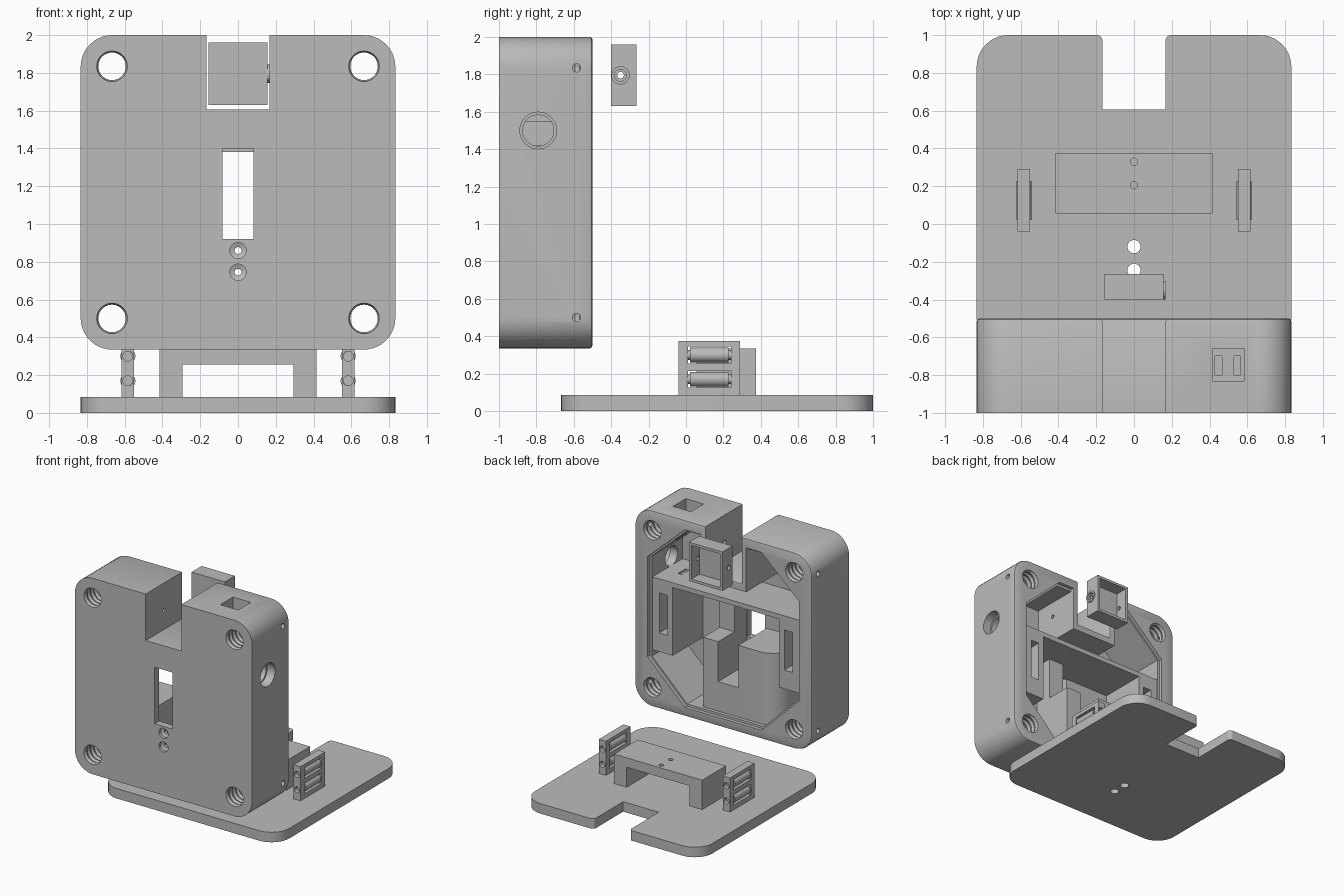
import bpy, bmesh, math
from mathutils import Vector

if "Cube" in bpy.data.objects:
    bpy.data.objects.remove(bpy.data.objects["Cube"])

grey = bpy.data.materials.new("printed grey")
grey.use_nodes = True
COLOUR = (0.5, 0.5, 0.5, 1)
grey.diffuse_color = COLOUR
grey.node_tree.nodes["Principled BSDF"].inputs["Base Color"].default_value = COLOUR


def place(axis, u, v, t):
    return {"x": (t, u, v), "y": (u, t, v), "z": (u, v, t)}[axis]


def loft(name, axis, rings):
    """Closed solid through rings of (points, position along axis)."""
    bm = bmesh.new()
    loops = [[bm.verts.new(place(axis, u, v, t)) for u, v in pts] for pts, t in rings]
    bm.faces.new(loops[0])
    bm.faces.new(loops[-1])
    n = len(loops[0])
    for a, b in zip(loops, loops[1:]):
        for i in range(n):
            j = (i + 1) % n
            bm.faces.new((a[i], a[j], b[j], b[i]))
    bmesh.ops.recalc_face_normals(bm, faces=bm.faces)
    me = bpy.data.meshes.new(name)
    bm.to_mesh(me)
    bm.free()
    me.materials.append(grey)
    ob = bpy.data.objects.new(name, me)
    bpy.context.collection.objects.link(ob)
    return ob


def prism(name, axis, pts, a, b):
    return loft(name, axis, [(pts, a), (pts, b)])


def box(name, x0, x1, y0, y1, z0, z1):
    return prism(name, "z", [(x0, y0), (x1, y0), (x1, y1), (x0, y1)], z0, z1)


def turned(name, axis, cu, cv, steps, n=32):
    """Round solid from (position, radius) steps."""
    angles = [2 * math.pi * i / n for i in range(n)]
    return loft(name, axis, [([(cu + r * math.cos(a), cv + r * math.sin(a))
                               for a in angles], t) for t, r in steps])


def rounded(corners, seg=10):
    """Outline from (u, v, radius) right-angled corners."""
    out = []
    for i, (u, v, r) in enumerate(corners):
        p = Vector((u, v))
        if r == 0:
            out.append((u, v))
            continue
        d0 = (Vector(corners[i - 1][:2]) - p).normalized()
        d1 = (Vector(corners[(i + 1) % len(corners)][:2]) - p).normalized()
        c = p + (d0 + d1) * r
        for k in range(seg + 1):
            a = math.pi / 2 * k / seg
            out.append(tuple(c - d1 * r * math.cos(a) - d0 * r * math.sin(a)))
    return out


def cut(ob, cutter, op="DIFFERENCE"):
    mod = ob.modifiers.new("cut", "BOOLEAN")
    mod.operation, mod.object, mod.solver = op, cutter, "EXACT"
    bpy.context.view_layer.objects.active = ob
    bpy.ops.object.modifier_apply(modifier=mod.name)
    bpy.data.objects.remove(cutter)


def notched_square(lo, hi, lip):
    """Rounded square with a notch in its upper edge."""
    h, r, n, d = 0.833, 0.167, 0.167, hi - 0.395
    return rounded([(-h, lo, r), (h, lo, r), (h, hi, r), (n, hi, lip), (n, d, 0),
                    (-n, d, 0), (-n, hi, lip), (-h, hi, r)])


def cavity(g):
    """Eight-sided opening with a bite for the notch walls, grown by g."""
    half = [(0.36, 0.43 - g), (0.69 + g, 0.75), (0.69 + g, 1.6), (0.36, 1.9 + g),
            (0.215, 1.9 + g), (0.215, 1.545)]
    return half + [(-x, z) for x, z in reversed(half)]


# Housing shell with a softened rear edge
housing = prism("housing", "y", notched_square(0.335, 2.0, 0), -1.0, -0.5)
bm = bmesh.new()
bm.from_mesh(housing.data)
rear = [e for e in bm.edges if all(v.co.y > -0.51 for v in e.verts)]
bmesh.ops.bevel(bm, geom=rear, offset=0.015, segments=2, affect="EDGES", profile=0.5)
bm.to_mesh(housing.data)
bm.free()
cut(housing, prism("cutter", "y", cavity(0), -0.94, -0.4))
cut(housing, prism("cutter", "y", cavity(0.02), -0.53, -0.4))

# Threaded corner holes and side screw holes
PITCHES = 12
thread = [(-1.02 + 0.54 * i / (2 * PITCHES), 0.073 + 0.009 * (i % 2))
          for i in range(2 * PITCHES + 1)]
for x in (-0.667, 0.667):
    for z in (0.5, 1.835):
        cut(housing, turned("cutter", "y", x, z, thread, 28))
        cut(housing, turned("cutter", "x", -0.585, z, [(x, 0.022), (x * 1.4, 0.022)], 16))

# Front slot and countersunk screw holes
cut(housing, box("cutter", -0.083, 0.083, -1.1, -0.9, 0.92, 1.4))
for z in (0.745, 0.86):
    cut(housing, turned("cutter", "y", 0, z, [(-1.01, 0.043), (-0.975, 0.043),
                                              (-0.965, 0.018), (-0.9, 0.018)]))

# Stepped round socket in the left side, switch opening and pivot holes
cut(housing, turned("cutter", "x", -0.79, 1.5, [(0.76, 0.098), (0.9, 0.098)], 40))
cut(housing, turned("cutter", "x", -0.79, 1.5, [(0.6, 0.083), (0.9, 0.083)], 40))
cut(housing, box("cutter", 0.415, 0.583, -0.83, -0.66, 1.55, 2.1))
cut(housing, turned("cutter", "x", -0.76, 1.77, [(-0.3, 0.016), (0.3, 0.016)], 16))

# Inner shelf with two terminal slots under the switch opening
shelf = box("inner_shelf", -0.7, 0.7, -0.95, -0.535, 1.38, 1.42)
for x in (0.447, 0.547):
    cut(shelf, box("cutter", x - 0.018, x + 0.018, -0.8, -0.7, 1.405, 1.5))

# Side blocks with receiving slots for the roller frames
for side, s in (("left", 1), ("right", -1)):
    block = box(side + "_slot_block", *sorted((0.5 * s, 0.7 * s)), -0.95, -0.535, 0.8, 1.4)
    cut(block, box("cutter", *sorted((0.55 * s, 0.625 * s)), -0.86, -0.4, 0.96, 1.3))

# Guide blocks either side of the centre channel
box("left_guide_block", 0.09, 0.23, -0.95, -0.56, 0.42, 1.02)
box("left_guide_tower", 0.09, 0.23, -0.95, -0.78, 1.0, 1.39)
box("channel_floor", -0.1, 0.1, -0.95, -0.56, 0.42, 0.68)
prism("right_guide_block", "z", rounded([(-0.48, -0.95, 0), (-0.1, -0.95, 0),
                                         (-0.1, -0.56, 0), (-0.48, -0.56, 0.18)]), 0.42, 1.04)

# Latch box, open at the rear, with a pivot boss
latch = box("latch_box", -0.157, 0.157, -0.4, -0.265, 1.63, 1.96)
cut(latch, turned("boss", "x", -0.35, 1.795, [(0.14, 0.049), (0.167, 0.049)]), "UNION")
cut(latch, box("cutter", -0.135, 0.135, -0.375, -0.2, 1.652, 1.938))
cut(latch, turned("cutter", "x", -0.35, 1.795, [(0.15, 0.032), (0.2, 0.032)], 32))
cut(latch, turned("cutter", "x", -0.35, 1.795, [(-0.2, 0.018), (0.2, 0.018)], 16))

# Cover plate with two through holes
cover = prism("cover_plate", "z", notched_square(-0.667, 1.0, 0.03), 0, 0.085)
for y in (-0.12, -0.245):
    cut(cover, turned("cutter", "z", 0, y, [(-0.1, 0.035), (0.2, 0.035)]))

# Bridge on the cover
bridge = box("bridge", -0.415, 0.415, 0.055, 0.375, 0.08, 0.335)
cut(bridge, box("cutter", -0.295, 0.295, -0.1, 0.5, 0.0, 0.255))
for y in (0.205, 0.33):
    cut(bridge, turned("cutter", "z", 0, y, [(0.2, 0.019), (0.4, 0.019)], 20))

# Roller frames on the cover
for side, s in (("left", 1), ("right", -1)):
    x = 0.583 * s
    frame = box(side + "_roller_frame", x - 0.033, x + 0.033, -0.04, 0.29, 0.08, 0.375)
    for name, z in (("lower", 0.17), ("upper", 0.3)):
        cut(frame, box("cutter", x - 0.1, x + 0.1, 0.01, 0.24, z - 0.045, z + 0.045))
        cut(frame, turned("cutter", "y", x, z, [(-0.1, 0.026), (0.4, 0.026)], 20))
        turned(f"{side}_{name}_roller", "y", x, z,
               [(-0.005, 0.026), (0.022, 0.026), (0.022, 0.04), (0.228, 0.04),
                (0.228, 0.026), (0.255, 0.026)], 24)

# Smooth curved faces, keep edges crisp
bpy.ops.object.select_all(action="DESELECT")
for ob in bpy.context.collection.objects:
    if ob.type == "MESH":
        ob.select_set(True)
        bpy.context.view_layer.objects.active = ob
bpy.ops.object.shade_smooth_by_angle(angle=math.radians(30))
